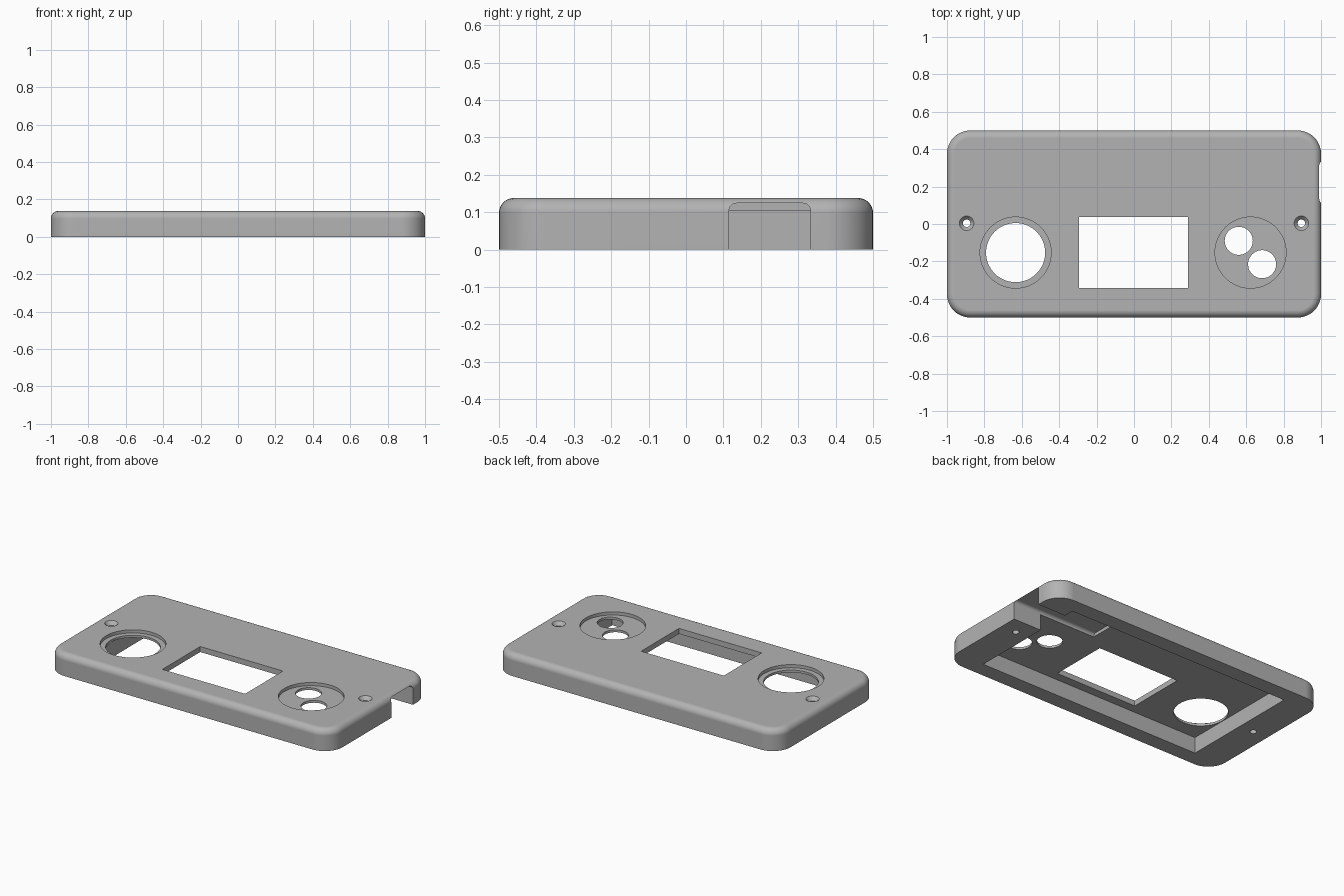
import bpy, bmesh, math

if "Cube" in bpy.data.objects:
    bpy.data.objects.remove(bpy.data.objects["Cube"])

HEIGHT, FILLET, CORNER = 0.138, 0.04, 0.125
CEILING = 0.103          # underside of the top plate

grey = bpy.data.materials.new("plain grey")
grey.diffuse_color = (0.45, 0.45, 0.45, 1)
grey.use_nodes = True
grey.node_tree.nodes["Principled BSDF"].inputs["Base Color"].default_value = grey.diffuse_color


def make_object(name, bm):
    bmesh.ops.recalc_face_normals(bm, faces=bm.faces)
    mesh = bpy.data.meshes.new(name)
    bm.to_mesh(mesh)
    bm.free()
    mesh.materials.append(grey)
    obj = bpy.data.objects.new(name, mesh)
    bpy.context.collection.objects.link(obj)
    return obj


def loft(name, rings):
    """Skin a stack of equal-length point rings and cap both ends."""
    bm = bmesh.new()
    loops = [[bm.verts.new(p) for p in ring] for ring in rings]
    n = len(loops[0])
    for low, high in zip(loops, loops[1:]):
        for i in range(n):
            j = (i + 1) % n
            bm.faces.new((low[i], low[j], high[j], high[i]))
    bm.faces.new(loops[0][::-1])
    bm.faces.new(loops[-1])
    return make_object(name, bm)


def rounded_ring(inset, z, steps=10):
    points, r = [], CORNER - inset
    for k, (sx, sy) in enumerate(((1, 1), (-1, 1), (-1, -1), (1, -1))):
        for i in range(steps + 1):
            a = math.pi / 2 * (k + i / steps)
            points.append((sx * (1 - CORNER) + r * math.cos(a),
                           sy * (0.5 - CORNER) + r * math.sin(a), z))
    return points


def round_cutter(name, x, y, profile, sides=64):
    """Turned cutter from (radius, z) pairs."""
    angles = [2 * math.pi * i / sides for i in range(sides)]
    return loft(name, [[(x + r * math.cos(a), y + r * math.sin(a), z) for a in angles]
                       for r, z in profile])


def box_cutter(name, x0, x1, y0, y1, z0, z1):
    return loft(name, [[(x0, y0, z), (x1, y0, z), (x1, y1, z), (x0, y1, z)]
                       for z in (z0, z1)])


# Rounded cover with a filleted top edge
rings = [rounded_ring(0, 0)]
for i in range(9):
    t = math.pi / 2 * i / 8
    rings.append(rounded_ring(FILLET * (1 - math.cos(t)),
                              HEIGHT - FILLET + FILLET * math.sin(t)))
cover = loft("cover_plate", rings)

# Hollow underside and display window
cutters = [
    box_cutter("underside_pocket", -0.795, 0.80, -0.40, 0.40, -0.1, CEILING),
    box_cutter("display_window", -0.293, 0.29, -0.343, 0.038, -0.2, 0.3),
]

# Cable notch through the right wall, with rounded upper corners
y0, y1, top, r = 0.115, 0.333, 0.124, 0.02
section = [(y0, -0.1), (y1, -0.1)]
for centre, start in ((y1 - r, 0), (y0 + r, math.pi / 2)):
    for i in range(7):
        a = start + math.pi / 2 * i / 6
        section.append((centre + r * math.cos(a), top - r + r * math.sin(a)))
cutters.append(loft("cable_notch", [[(x, y, z) for y, z in section] for x in (0.40, 1.1)]))

# Shallow round recesses and their through holes
for x in (-0.633, 0.623):
    cutters.append(round_cutter("round_recess", x, -0.153, [(0.19, HEIGHT - 0.02), (0.19, 0.3)]))
for x, y, radius in ((-0.633, -0.153, 0.158), (0.56, -0.09, 0.075), (0.685, -0.215, 0.075)):
    cutters.append(round_cutter("through_hole", x, y, [(radius, -0.2), (radius, 0.3)]))

# Countersunk screw holes
for x in (-0.895, 0.895):
    cutters.append(round_cutter("screw_hole", x, 0.004, [
        (0.02, -0.2), (0.02, HEIGHT - 0.022), (0.039, HEIGHT), (0.039, 0.3)], 32))

# Cut everything out of the cover
bpy.context.view_layer.objects.active = cover
cover.select_set(True)
for cutter in cutters:
    mod = cover.modifiers.new(cutter.name, "BOOLEAN")
    mod.operation, mod.solver, mod.object = "DIFFERENCE", "EXACT", cutter
    bpy.ops.object.modifier_apply(modifier=mod.name)
    bpy.data.objects.remove(cutter)

# Soft fillets, crisp edges
bpy.ops.object.shade_smooth_by_angle(angle=math.radians(30))
weighted = cover.modifiers.new("weighted_normals", "WEIGHTED_NORMAL")
weighted.keep_sharp = True
